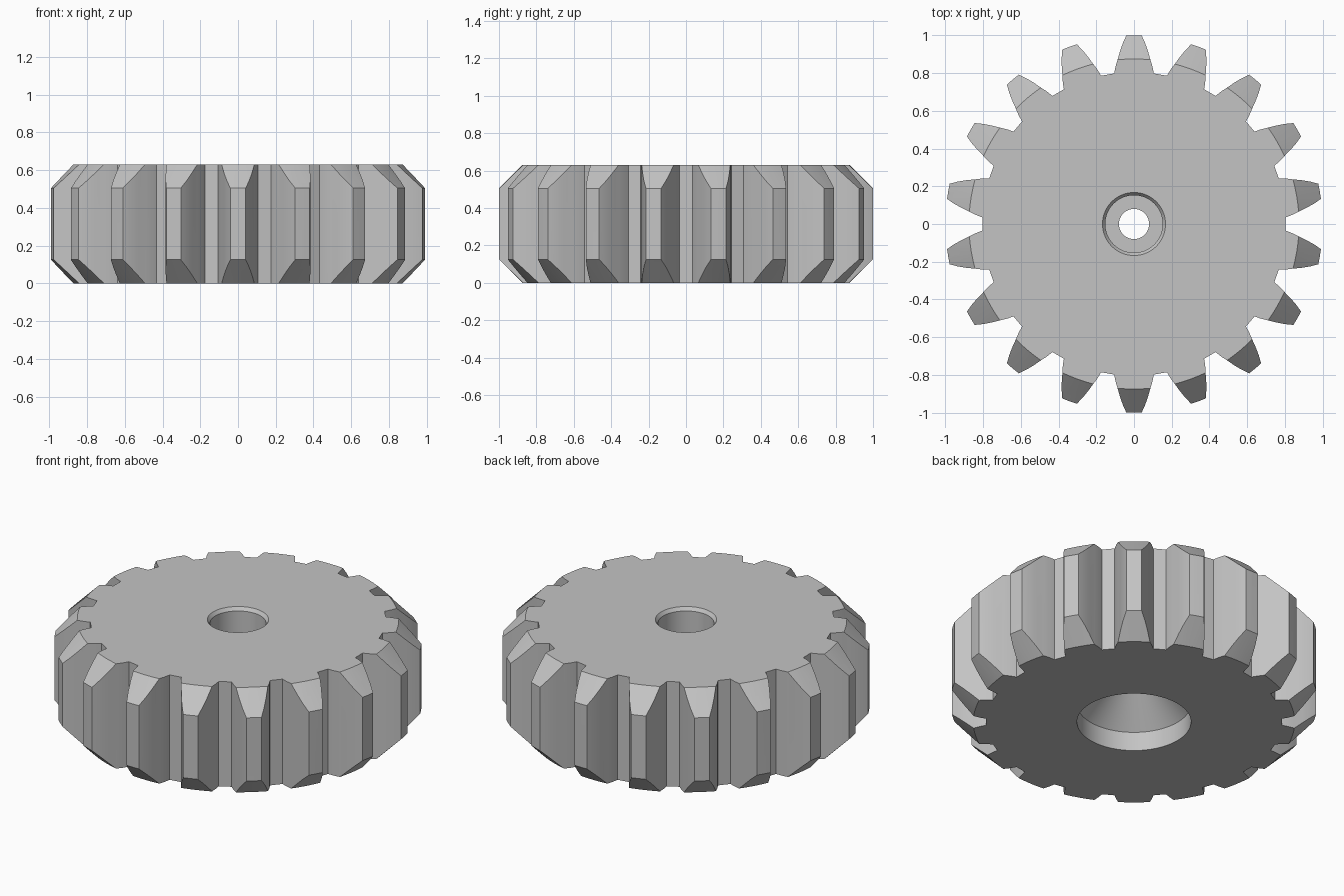
import bpy
import bmesh
from math import sin, cos, radians, tau

HEIGHT = 0.63
TEETH = 18
SEGMENTS = 144

cube = bpy.data.objects.get("Cube")
if cube:
    bpy.data.objects.remove(cube, do_unlink=True)

# Single grey finish
metal = bpy.data.materials.new("plain grey")
metal.use_nodes = True
GREY = (0.55, 0.55, 0.55, 1)
metal.diffuse_color = GREY
bsdf = metal.node_tree.nodes["Principled BSDF"]
bsdf.inputs["Base Color"].default_value = GREY
bsdf.inputs["Roughness"].default_value = 0.6


def make_object(name, bm):
    bmesh.ops.recalc_face_normals(bm, faces=bm.faces)
    mesh = bpy.data.meshes.new(name)
    bm.to_mesh(mesh)
    bm.free()
    mesh.materials.append(metal)
    obj = bpy.data.objects.new(name, mesh)
    bpy.context.collection.objects.link(obj)
    return obj


def lathe(name, profile):
    """Closed (radius, z) profile turned around the z axis."""
    bm = bmesh.new()
    rings = []
    for i in range(SEGMENTS):
        a = tau * i / SEGMENTS
        rings.append([bm.verts.new((r * cos(a), r * sin(a), z)) for r, z in profile])
    n = len(profile)
    for i, ring in enumerate(rings):
        following = rings[(i + 1) % SEGMENTS]
        for j in range(n):
            k = (j + 1) % n
            bm.faces.new((ring[j], ring[k], following[k], following[j]))
    return make_object(name, bm)


def toothed_prism(name, flank, low, high):
    """Extruded outline; flank lists (radius, half angle) from root to tip."""
    tooth = [(r, -a) for r, a in flank] + [(flank[-1][0], 0)]
    tooth += [(r, a) for r, a in reversed(flank)]
    bm = bmesh.new()
    outline = []
    for t in range(TEETH):
        for r, a in tooth:
            angle = radians(90 + 360 * t / TEETH + a)
            outline.append(bm.verts.new((r * cos(angle), r * sin(angle), low)))
    base = bm.faces.new(outline)
    top = bmesh.ops.extrude_face_region(bm, geom=[base])["geom"]
    moved = [v for v in top if isinstance(v, bmesh.types.BMVert)]
    bmesh.ops.translate(bm, verts=moved, vec=(0, 0, high - low))
    return make_object(name, bm)


# Gear body: tooth outline with slightly rounded flanks
gear = toothed_prism(
    "gear",
    [(0.805, 7.5), (0.84, 6.7), (0.875, 5.7), (0.92, 4.6), (0.96, 3.55), (1.0, 2.35)],
    -0.1, HEIGHT + 0.1)

# Turned blank: chamfered rim, stepped top bore, conical lower recess
blank = lathe("turned_blank", [
    (0.31, 0), (0.875, 0), (1.005, 0.13), (1.005, HEIGHT - 0.13), (0.875, HEIGHT),
    (0.167, HEIGHT), (0.152, HEIGHT - 0.02), (0.152, 0.42), (0.08, 0.42),
    (0.08, 0.34), (0.31, 0.114)])
blank.hide_render = True

# Keep only what the outline and the blank share
cut = gear.modifiers.new("turning", "BOOLEAN")
cut.operation = "INTERSECT"
cut.solver = "EXACT"
cut.object = blank
bpy.ops.object.select_all(action="DESELECT")
gear.select_set(True)
bpy.context.view_layer.objects.active = gear
bpy.ops.object.modifier_apply(modifier=cut.name)
bpy.data.objects.remove(blank, do_unlink=True)
bpy.ops.object.shade_smooth_by_angle(angle=radians(25))
